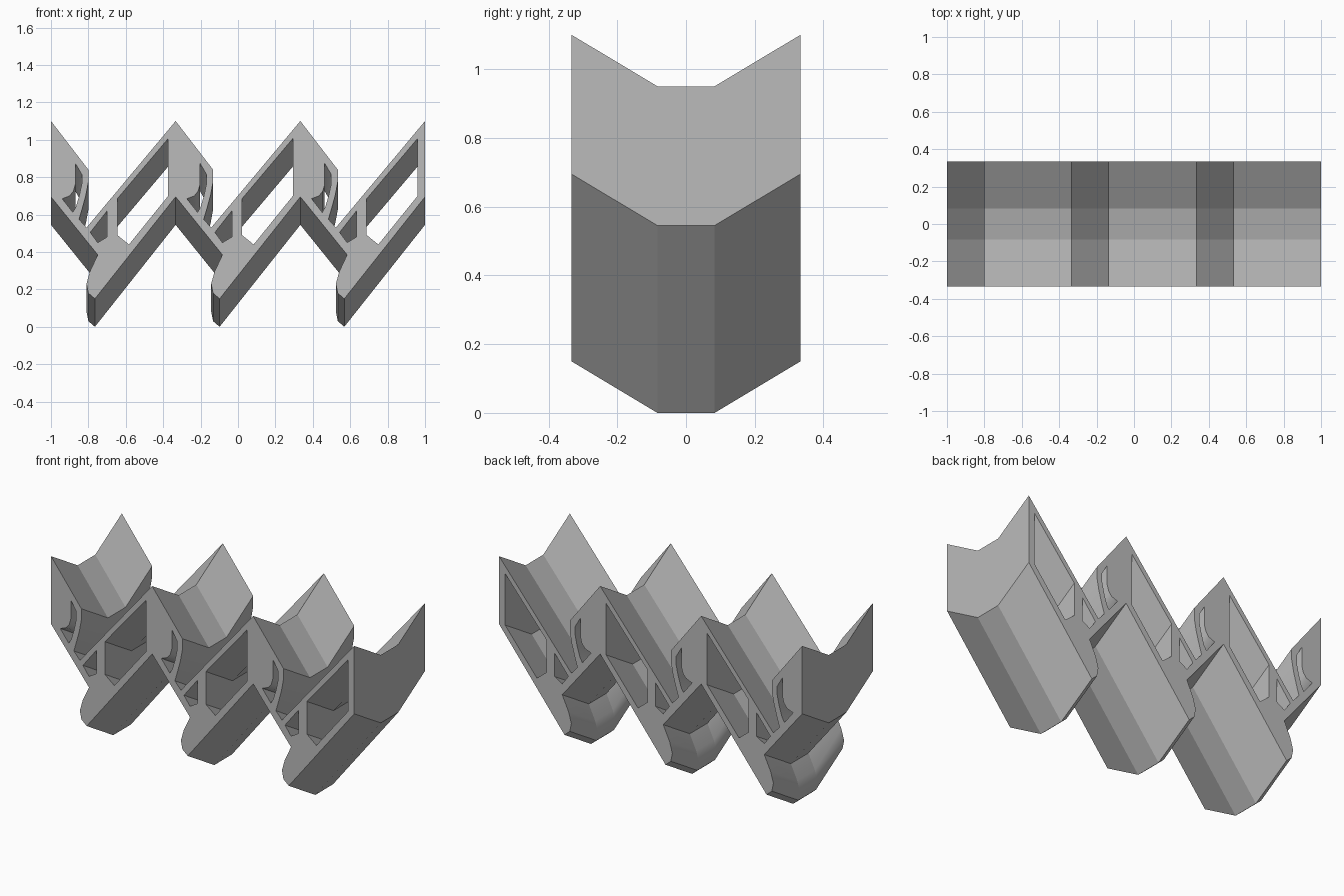
import bpy
import bmesh
import math
from mathutils import Vector

cube = bpy.data.objects.get("Cube")
if cube:
    bpy.data.objects.remove(cube, do_unlink=True)

grey = bpy.data.materials.new("light grey")
grey.use_nodes = True
colour = (0.5, 0.5, 0.5, 1)
grey.diffuse_color = colour
grey.node_tree.nodes["Principled BSDF"].inputs["Base Color"].default_value = colour

PITCH = 2 / 3      # width of one louvre
DEPTH = 1 / 3      # half depth
FLAT = 0.083       # half width of the flat valley
RISE = 0.15        # how far the ends rise above the valley

# Section of one louvre: hooked lip, drip toe and slanted box
outline = [(0, .95), (.2, .69), (.2, .625), (.187, .555), (.168, .485), (.15, .425),
           (.19, .38), (PITCH, .95), (PITCH, .545), (.235, 0), (.2, .03),
           (.19, .08), (.208, .145), (.25, .235), (0, .545)]
large_opening = [(.627, .857), (.355, .535), (.355, .34), (.417, .29), (.627, .55)]
small_opening = [(.3, .47), (.21, .355), (.25, .3), (.3, .33)]
hook_opening = [(.13, .725), (.165, .665), (.165, .615), (.151, .55), (.133, .49),
                (.117, .462), (.06, .535), (.1, .55), (.12, .575), (.13, .61)]

bm = bmesh.new()


def add_loop(points, shift):
    verts = [bm.verts.new((x + shift, -DEPTH, z + RISE)) for x, z in points]
    return [bm.edges.new((a, b)) for a, b in zip(verts, verts[1:] + verts[:1])]


# Three louvres side by side, welded into one flat section
for i in range(3):
    edges = []
    for loop in (outline, large_opening, small_opening, hook_opening):
        edges += add_loop(loop, i * PITCH - 1)
    bmesh.ops.triangle_fill(bm, edges=edges, use_beauty=True)
bmesh.ops.remove_doubles(bm, verts=bm.verts[:], dist=0.0005)

# Sweep the section back: down the slope, across the valley, up the slope
faces = bm.faces[:]
for step in ((0, DEPTH - FLAT, -RISE), (0, 2 * FLAT, 0), (0, DEPTH - FLAT, RISE)):
    geom = bmesh.ops.extrude_face_region(bm, geom=faces)["geom"]
    faces = [g for g in geom if isinstance(g, bmesh.types.BMFace)]
    moved = [g for g in geom if isinstance(g, bmesh.types.BMVert)]
    bmesh.ops.translate(bm, verts=moved, vec=Vector(step))
bmesh.ops.recalc_face_normals(bm, faces=bm.faces[:])

mesh = bpy.data.meshes.new("louvre_panel")
bm.to_mesh(mesh)
bm.free()
mesh.materials.append(grey)
panel = bpy.data.objects.new("louvre_panel", mesh)
bpy.context.collection.objects.link(panel)

# Smooth bends, crisp corners
bpy.ops.object.select_all(action='DESELECT')
panel.select_set(True)
bpy.context.view_layer.objects.active = panel
bpy.ops.object.shade_smooth_by_angle(angle=math.radians(35))
